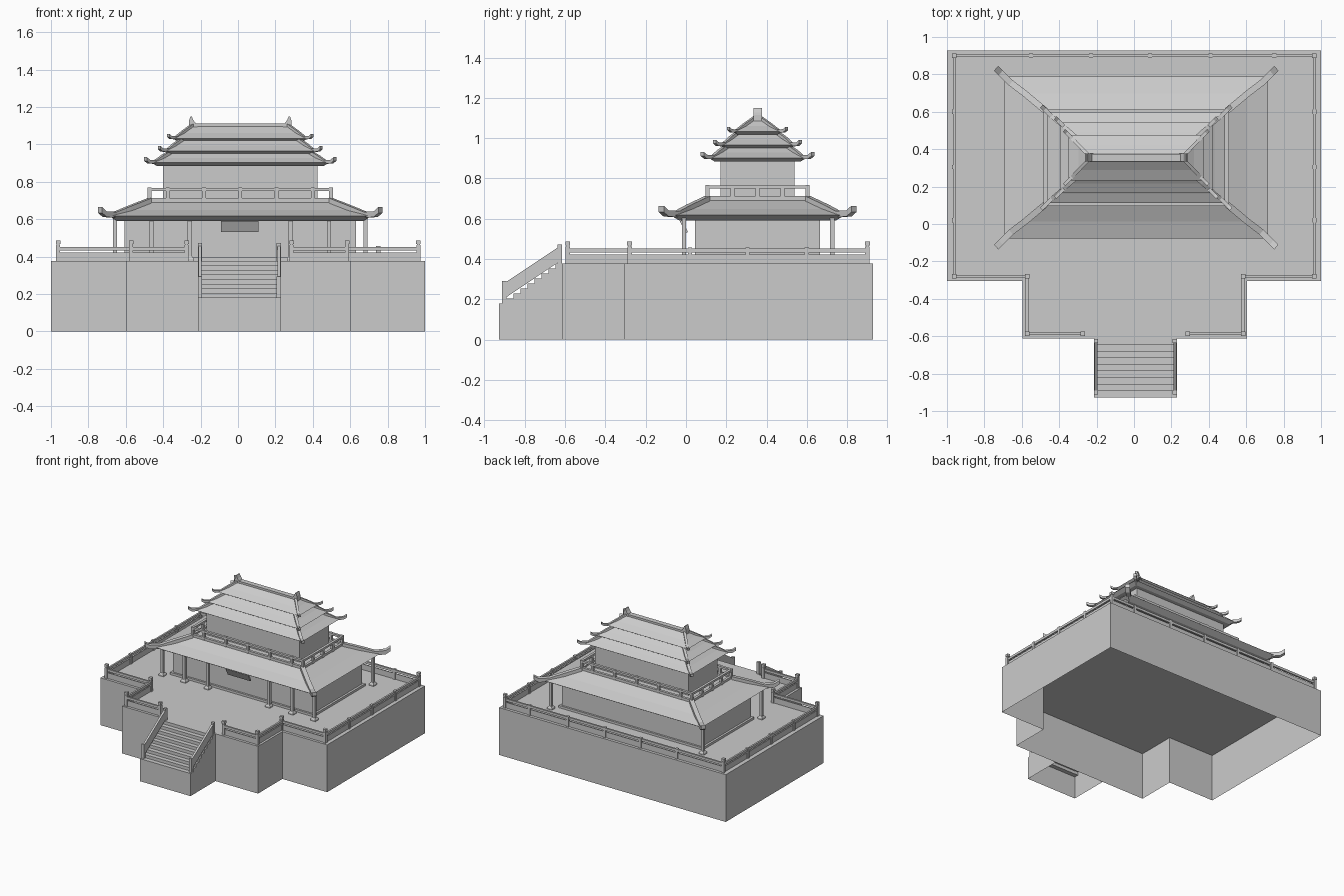
import bpy, bmesh
from mathutils import Vector

if "Cube" in bpy.data.objects:
    bpy.data.objects.remove(bpy.data.objects["Cube"])

stone = bpy.data.materials.new("stone_grey")
stone.use_nodes = True
GREY = (0.6, 0.6, 0.6, 1)
stone.diffuse_color = GREY
stone.node_tree.nodes["Principled BSDF"].inputs["Base Color"].default_value = GREY

CX, CY = 0.012, 0.355      # pavilion centre
DECK = 0.377               # terrace floor height


def finish(name, bm):
    bmesh.ops.recalc_face_normals(bm, faces=bm.faces)
    me = bpy.data.meshes.new(name)
    bm.to_mesh(me)
    bm.free()
    me.materials.append(stone)
    ob = bpy.data.objects.new(name, me)
    bpy.context.collection.objects.link(ob)
    return ob


def add_box(bm, x0, x1, y0, y1, z0, z1):
    vs = [bm.verts.new((x, y, z)) for z in (z0, z1)
          for x, y in ((x0, y0), (x1, y0), (x1, y1), (x0, y1))]
    bm.faces.new(vs[:4])
    bm.faces.new(vs[4:])
    for i in range(4):
        j = (i + 1) % 4
        bm.faces.new((vs[i], vs[j], vs[j + 4], vs[i + 4]))


def box(name, *dims):
    bm = bmesh.new()
    add_box(bm, *dims)
    return finish(name, bm)


def extrude_x(bm, profile, x0, x1):
    """Extrude a closed (y, z) profile along x."""
    a, b = ([bm.verts.new((x, y, z)) for y, z in profile] for x in (x0, x1))
    bm.faces.new(a)
    bm.faces.new(b)
    for i in range(len(a)):
        j = (i + 1) % len(a)
        bm.faces.new((a[i], a[j], b[j], b[i]))


def loft(bm, loops, cap_start=True, cap_end=True):
    rings = [[bm.verts.new(p) for p in loop] for loop in loops]
    for a, b in zip(rings, rings[1:]):
        for i in range(4):
            j = (i + 1) % 4
            bm.faces.new((a[i], a[j], b[j], b[i]))
    if cap_start:
        bm.faces.new(rings[0])
    if cap_end:
        bm.faces.new(rings[-1])


# Terrace: hollow shell, open underneath
bm = bmesh.new()
outline = [(-1, 0.927), (-1, -0.305), (-0.595, -0.305), (-0.595, -0.612),
           (0.605, -0.612), (0.605, -0.305), (1, -0.305), (1, 0.927)]
low = [bm.verts.new((x, y, 0)) for x, y in outline]
top = [bm.verts.new((x, y, DECK)) for x, y in outline]
bm.faces.new(top)
for i in range(len(low)):
    j = (i + 1) % len(low)
    bm.faces.new((low[i], low[j], top[j], top[i]))
finish("terrace", bm)

# Stairs: stepped profile, open underneath
STEPS, Y0, Y1, Z0 = 9, -0.927, -0.612, 0.18
profile = [(Y1, 0), (Y0, 0), (Y0, Z0)]
for i in range(STEPS):
    y = Y0 + (Y1 - Y0) * (i + 1) / STEPS
    z = Z0 + (DECK - Z0) * i / (STEPS - 1)
    if i:
        profile.append((profile[-1][0], z))
    profile.append((y, z))
bm = bmesh.new()
extrude_x(bm, profile, -0.215, 0.23)
bmesh.ops.delete(bm, geom=[f for f in bm.faces if all(v.co.z < 0.001 for v in f.verts)],
                 context="FACES_ONLY")
finish("stairs", bm)

# Sloping stair parapets with end posts
bm = bmesh.new()
for x in (-0.203, 0.218):
    extrude_x(bm, [(-0.9, 0.205), (-0.625, 0.39), (-0.625, 0.465), (-0.9, 0.282)], x - 0.008, x + 0.008)
    add_box(bm, x - 0.011, x + 0.011, -0.912, -0.89, Z0, 0.292)
    add_box(bm, x - 0.011, x + 0.011, -0.637, -0.615, DECK - 0.01, 0.472)
finish("stair_parapets", bm)


# Terrace railing: low panel, handrail, small posts, knobbed corner posts
def railing(bm, p, q, mids=(), r=0.007):
    x0, x1 = sorted((p[0], q[0]))
    y0, y1 = sorted((p[1], q[1]))
    add_box(bm, x0 - r, x1 + r, y0 - r, y1 + r, 0.433, 0.452)
    add_box(bm, x0 - r * .6, x1 + r * .6, y0 - r * .6, y1 + r * .6, DECK, 0.422)
    for m in mids:
        x, y = (m, y0) if y0 == y1 else (x0, m)
        add_box(bm, x - 0.011, x + 0.011, y - 0.011, y + 0.011, DECK, 0.457)


XL, XR, YB, YF, YP = -0.962, 0.965, 0.9, -0.28, -0.587
EL, ER = -0.572, 0.583
bm = bmesh.new()
railing(bm, (XL, YB), (XR, YB), (-0.55, -0.23, 0.085, 0.41, 0.75))
for x in (XL, XR):
    railing(bm, (x, YF), (x, YB), (0.02, 0.305, 0.6))
railing(bm, (XL, YF), (EL, YF))
railing(bm, (ER, YF), (XR, YF))
for x, inner in ((EL, -0.275), (ER, 0.287)):
    railing(bm, (x, YP), (x, YF))
    railing(bm, (x, YP), (inner, YP))
finish("terrace_railing", bm)

bm = bmesh.new()
for x, y in ((XL, YB), (XR, YB), (XL, YF), (XR, YF), (EL, YF), (ER, YF),
             (EL, YP), (ER, YP), (-0.275, YP), (0.287, YP)):
    add_box(bm, x - 0.011, x + 0.011, y - 0.011, y + 0.011, DECK, 0.462)
    add_box(bm, x - 0.008, x + 0.008, y - 0.008, y + 0.008, 0.46, 0.467)
    add_box(bm, x - 0.012, x + 0.012, y - 0.012, y + 0.012, 0.467, 0.487)
finish("corner_posts", bm)


# Pavilion walls
def centred(name, hx, hy, z0, z1):
    return box(name, CX - hx, CX + hx, CY - hy, CY + hy, z0, z1)


centred("plinth", 0.635, 0.325, DECK - 0.005, 0.395)
centred("lower_wall", 0.618, 0.31, DECK, 0.63)
centred("upper_wall", 0.412, 0.183, 0.68, 0.91)

# Columns: front row plus the rear corners
bm = bmesh.new()
spots = [(CX + s * d, -0.01) for d in (0.27, 0.475, 0.67) for s in (-1, 1)]
spots += [(CX + s * 0.67, 0.725) for s in (-1, 1)]
for x, y in spots:
    add_box(bm, x - 0.011, x + 0.011, y - 0.011, y + 0.011, DECK, 0.62)
    loft(bm, [[(x + a * h, y + b * h, z) for a, b in ((-1, -1), (1, -1), (1, 1), (-1, 1))]
              for h, z in ((0.021, DECK), (0.021, 0.388), (0.013, 0.4))])
finish("columns", bm)

# Hanging name board, blank and tilted downwards
bm = bmesh.new()
extrude_x(bm, [(-0.03, 0.587), (0.0, 0.53), (0.01, 0.534), (-0.02, 0.592)], -0.09, 0.11)
finish("hanging_board", bm)


# Hipped roof with bevelled eave, sagging slope and upturned hip ribs
def roof(name, eave, z_eave, crest, z_crest, drop, sag, tip, rib):
    def ring(hx, hy, z):
        return [(CX + a * hx, CY + b * hy, z) for a, b in ((-1, -1), (1, -1), (1, 1), (-1, 1))]

    mid = [(e + c) / 2 for e, c in zip(eave, crest)]
    z_mid = (z_eave + z_crest) / 2 - sag
    bm = bmesh.new()
    loft(bm, [ring(eave[0] - drop, eave[1] - drop, z_eave - drop * 0.6), ring(*eave, z_eave),
              ring(*mid, z_mid), ring(*crest, z_crest)])
    finish(name, bm)

    bm = bmesh.new()
    for sx in (-1, 1):
        for sy in (-1, 1):
            def corner(h, z, out=0):
                return Vector((CX + sx * (h[0] + out), CY + sy * (h[1] + out), z))
            path = [corner(crest, z_crest), corner(mid, z_mid), corner(eave, z_eave, -rib),
                    corner(eave, z_eave + rib * 0.1, tip * 0.45), corner(eave, z_eave + rib * 0.75, tip)]
            side = Vector((eave[1] - crest[1], -(eave[0] - crest[0]), 0)).normalized()
            side = Vector((side.x * sx, side.y * sy, 0)) * rib / 2
            up = Vector((0, 0, rib * 0.6))
            loft(bm, [[p - side - up * 0.5, p + side - up * 0.5, p + side + up, p - side + up]
                      for p in path])
    finish(name + "_hip_ribs", bm)


roof("lower_roof", (0.704, 0.433), 0.618, (0.485, 0.25), 0.692, 0.045, 0.006, 0.045, 0.034)
roof("first_upper_roof", (0.475, 0.243), 0.902, (0.36, 0.14), 0.962, 0.03, 0.004, 0.032, 0.022)
roof("second_upper_roof", (0.408, 0.188), 0.965, (0.3, 0.09), 1.03, 0.025, 0.004, 0.025, 0.02)
roof("top_roof", (0.362, 0.122), 1.032, (0.255, 0.012), 1.1, 0.022, 0.005, 0.023, 0.018)
centred("roof_neck", 0.3, 0.09, 0.9, 1.03)

# Balcony: floor, posts and rails
centred("balcony_floor", 0.49, 0.255, 0.68, 0.7)
bm = bmesh.new()
BX, BY, R = 0.485, 0.248, 0.01
for z0, z1 in ((0.698, 0.712), (0.75, 0.766)):
    for s in (-1, 1):
        add_box(bm, CX - BX, CX + BX, CY + s * BY - R, CY + s * BY + R, z0, z1)
        add_box(bm, CX + s * BX - R, CX + s * BX + R, CY - BY, CY + BY, z0, z1)
for s in (-1, 1):
    for t in (-1, -0.8, -0.4, 0, 0.4, 0.8, 1):
        x, y = CX + t * BX, CY + s * BY
        add_box(bm, x - R, x + R, y - R, y + R, 0.69, 0.768)
    for t in (-0.5, 0, 0.5):
        x, y = CX + s * BX, CY + t * BY
        add_box(bm, x - R, x + R, y - R, y + R, 0.69, 0.764)
finish("balcony_railing", bm)

# Ridge beam with curved end horns
centred("ridge_beam", 0.258, 0.02, 1.08, 1.11)
bm = bmesh.new()
for s in (-1, 1):
    rows = ((0.225, 0.275, 1.085), (0.24, 0.275, 1.115), (0.25, 0.273, 1.128), (0.26, 0.266, 1.15))
    loft(bm, [[(CX + s * a, CY - 0.021, z), (CX + s * b, CY - 0.021, z),
               (CX + s * b, CY + 0.021, z), (CX + s * a, CY + 0.021, z)] for a, b, z in rows])
finish("ridge_horns", bm)
